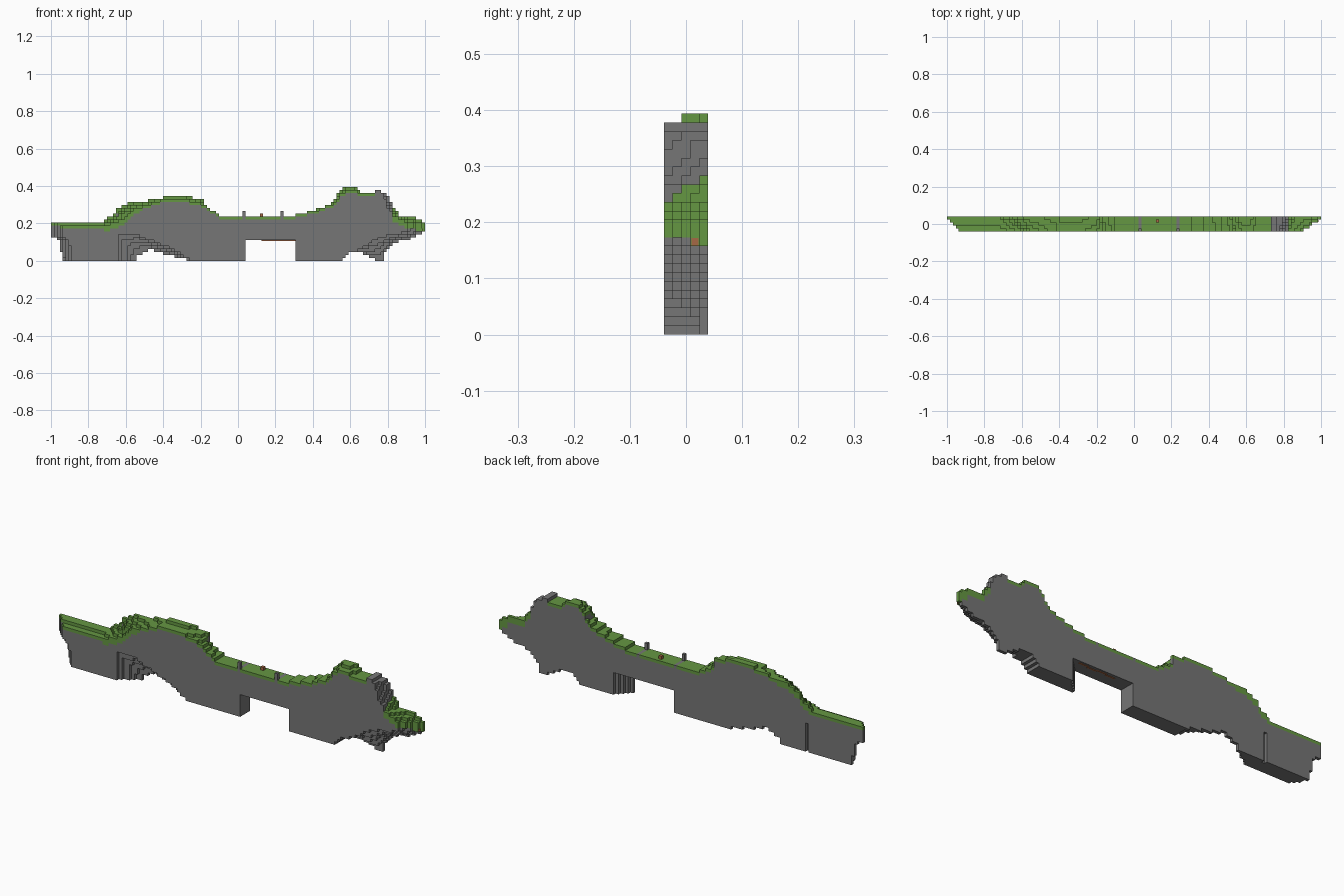
import bpy
import bmesh
from mathutils import Vector

if "Cube" in bpy.data.objects:
    bpy.data.objects.remove(bpy.data.objects["Cube"], do_unlink=True)

COLUMNS, LAYERS = 127, 5
BLOCK = 2 / COLUMNS
HALF_DEPTH = LAYERS * BLOCK / 2


def make_material(name, color):
    mat = bpy.data.materials.new(name)
    mat.use_nodes = True
    mat.diffuse_color = (*color, 1)
    bsdf = next(n for n in mat.node_tree.nodes if n.type == 'BSDF_PRINCIPLED')
    bsdf.inputs["Base Color"].default_value = (*color, 1)
    return mat


stone = make_material("stone grey", (.18, .18, .18))
grass = make_material("grass green", (.13, .31, .055))
clay = make_material("clay brown", (.38, .14, .06))
STONE, GRASS, CLAY = range(3)
PALETTE = (stone, grass, clay)

# Ridge line: x and z on the front layer, then x and z on the back layer
ridge = [
    (-.94, .19, -1, .205), (-.72, .19, -.73, .205), (-.66, .205, -.71, .22),
    (-.62, .22, -.655, .25), (-.59, .25, -.65, .28), (-.54, .285, -.57, .315),
    (-.44, .315, -.41, .33), (-.4, .33, -.4, .346), (-.3, .33, -.3, .346),
    (-.2, .315, -.19, .33), (-.16, .28, -.17, .28), (-.08, .236, -.08, .236),
    (.27, .236, .27, .236), (.4, .265, .4, .265), (.53, .315, .515, .315),
    (.54, .35, .525, .36), (.58, .378, .57, .394), (.63, .378, .62, .394),
    (.66, .36, .66, .362), (.73, .36, .735, .362), (.74, .378, .74, .378),
    (.78, .36, .8, .362), (.8, .285, .83, .285), (.84, .236, .87, .236),
    (.9, .205, .95, .23), (.91, .2, 1, .205),
]

# Underside: same layout, with the bridge opening and the two overhangs
underside = [
    (-.94, .13, -1, .13), (-.9, .11, -.95, .11), (-.89, 0, -.94, 0),
    (-.645, 0, -.545, 0), (-.64, .14, -.54, .03), (-.55, .14, -.47, .06),
    (-.42, .09, -.4, .04), (-.33, .05, -.33, .02), (-.25, 0, -.24, 0),
    (.036, 0, .036, 0), (.038, .11, .038, .11), (.304, .11, .364, .11),
    (.306, 0, .366, 0), (.55, 0, .55, 0), (.59, .04, .61, .05),
    (.65, .06, .66, .05), (.7, .09, .72, .01), (.75, .12, .77, 0),
    (.78, .13, .79, .05), (.83, .14, .85, .1), (.88, .15, .93, .12),
    (.91, .17, 1, .16),
]


def layer_profile(points, layer):
    """Blend a profile between its front and back outlines."""
    t = layer / (LAYERS - 1)
    return [(a + (c - a) * t, b + (d - b) * t) for a, b, c, d in points]


def height_at(profile, x):
    """Block level of a profile at x, or None beyond its ends."""
    for (a, za), (b, zb) in zip(profile, profile[1:]):
        if a <= x <= b:
            return round((za + (zb - za) * (x - a) / max(b - a, .0001)) / BLOCK)
    return None


def turf_depth(x):
    """Number of grass blocks on top of a column."""
    if .73 < x < .825:
        return 0
    if x > .96:
        return 3
    return 2 if x > .825 or -.72 < x < -.52 else 1


def column_x(column):
    return -1 + (column + .5) * BLOCK


def mesh_blocks(name, cells):
    """Turn filled cells into one mesh that keeps only the exposed sides."""
    bm = bmesh.new()
    corners = {}

    def corner(key):
        if key not in corners:
            x, y, z = key
            corners[key] = bm.verts.new(
                (x * BLOCK - 1, y * BLOCK - HALF_DEPTH, z * BLOCK))
        return corners[key]

    for cell, color in cells.items():
        for axis in range(3):
            for side in (0, 1):
                near = list(cell)
                near[axis] += 2 * side - 1
                if tuple(near) in cells:
                    continue
                u, v = (axis + 1) % 3, (axis + 2) % 3
                loop = []
                for du, dv in ((0, 0), (1, 0), (1, 1), (0, 1)):
                    key = list(cell)
                    key[axis] += side
                    key[u] += du
                    key[v] += dv
                    loop.append(corner(tuple(key)))
                face = bm.faces.new(loop if side else loop[::-1])
                face.material_index = color
    mesh = bpy.data.meshes.new(name)
    bm.to_mesh(mesh)
    bm.free()
    for mat in PALETTE:
        mesh.materials.append(mat)
    obj = bpy.data.objects.new(name, mesh)
    bpy.context.collection.objects.link(obj)
    return obj


def add_plate(name, center, size, mat):
    bpy.ops.mesh.primitive_cube_add(size=1, location=Vector(center))
    obj = bpy.context.object
    obj.name = name
    obj.scale = size
    obj.data.materials.append(mat)


# Terrain wall with turf on top
POST_COLUMNS = (65, 78)
GROOVE_COLUMN = 19
terrain = {}
tops = {}
for layer in range(LAYERS):
    upper = layer_profile(ridge, layer)
    lower = layer_profile(underside, layer)
    for column in range(COLUMNS):
        x = column_x(column)
        top, bottom = height_at(upper, x), height_at(lower, x)
        if top is None or bottom is None:
            continue
        tops[column, layer] = top
        turf = 0 if column in POST_COLUMNS else turf_depth(x)
        for level in range(bottom, top):
            # Narrow groove in the back face
            if column == GROOVE_COLUMN and layer == LAYERS - 1 and level < 9:
                continue
            terrain[column, layer, level] = GRASS if level >= top - turf else STONE
mesh_blocks("terrain_wall", terrain)

# Bridge posts
for number, column in enumerate(POST_COLUMNS):
    base = tops[column, 0]
    post = {(column, 0, base + step): STONE for step in range(2)}
    mesh_blocks("bridge_post_" + "ab"[number], post)

# Small marker in the middle of the bridge
MARKER = (71, 3)
mesh_blocks("bridge_marker", {(*MARKER, tops[MARKER]): CLAY})

# Clay seam on the bridge ceiling and a clay patch near the left tip
ceiling = 7 * BLOCK
for number, x in enumerate((.15, .2, .25, .3)):
    add_plate("clay_seam_" + "abcd"[number], (x, .02 + .006 * (number % 2), ceiling),
              (.05, BLOCK / 2, .006), clay)
tip = max(c for c, l, z in terrain if l == 3 and z == 10)
add_plate("clay_patch", (-1 + (tip + 1) * BLOCK, 1 * BLOCK, 10.5 * BLOCK),
          (.004, BLOCK * .8, BLOCK * .8), clay)
